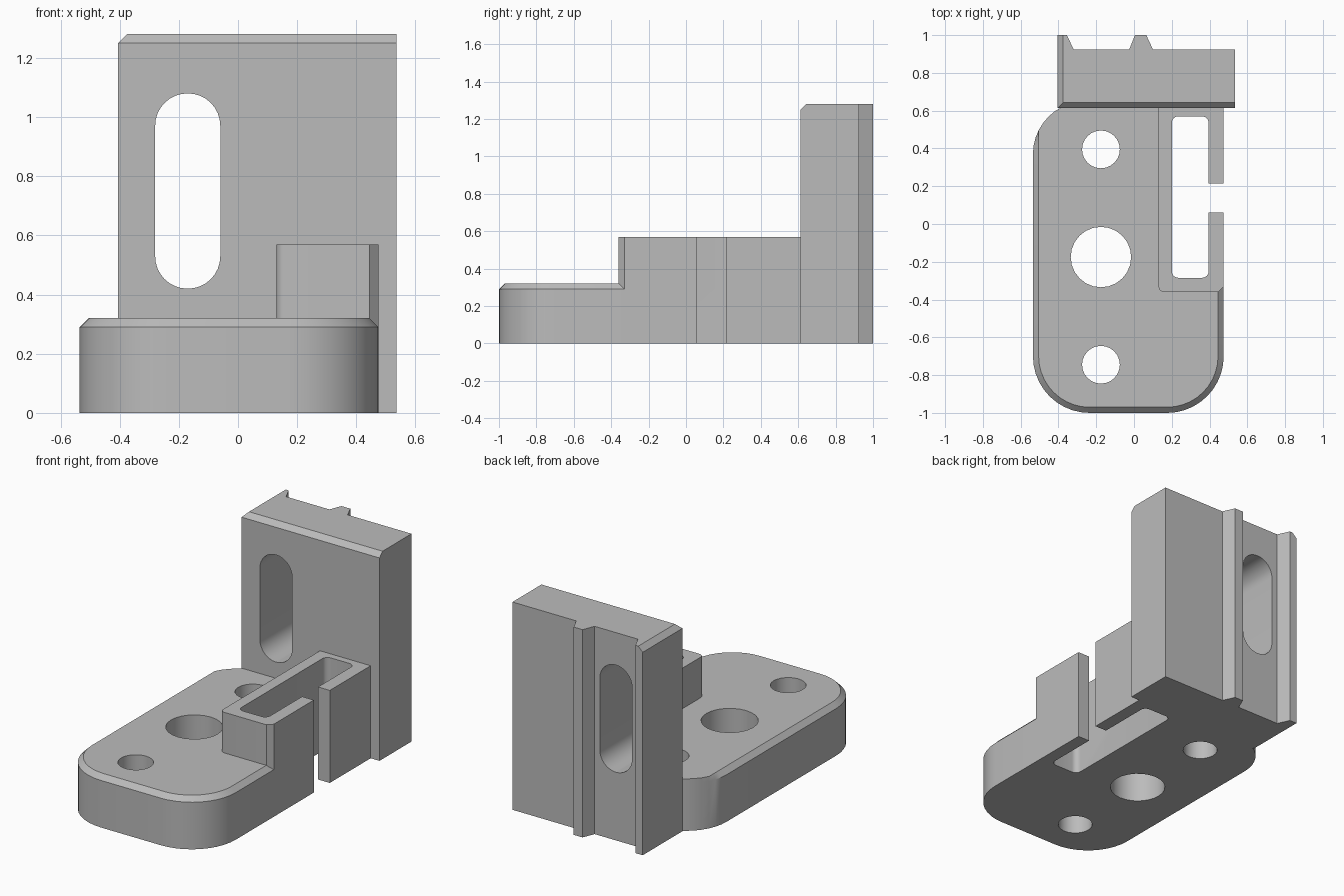
import bpy
import bmesh
from math import cos, sin, pi

if "Cube" in bpy.data.objects:
    bpy.data.objects.remove(bpy.data.objects["Cube"], do_unlink=True)

CHAMFER = 0.03
grey = bpy.data.materials.new("plain grey")
grey.use_nodes = True
grey.diffuse_color = (0.5, 0.5, 0.5, 1)
grey.node_tree.nodes["Principled BSDF"].inputs["Base Color"].default_value = (0.5, 0.5, 0.5, 1)


def arc(cx, cy, r, start, end, steps=10):
    """Points on an arc, angles in quarter turns."""
    angles = [(start + (end - start) * i / steps) * pi / 2 for i in range(steps + 1)]
    return [(cx + r * cos(a), cy + r * sin(a)) for a in angles]


def rounded_rect(x0, x1, y0, y1, r, steps=6):
    return (arc(x1 - r, y1 - r, r, 0, 1, steps) + arc(x0 + r, y1 - r, r, 1, 2, steps)
            + arc(x0 + r, y0 + r, r, 2, 3, steps) + arc(x1 - r, y0 + r, r, 3, 4, steps))


def loft(name, layers):
    """Solid through outlines of equal length, each given as (points, z)."""
    bm = bmesh.new()
    rings = [[bm.verts.new((x, y, z)) for x, y in pts] for pts, z in layers]
    n = len(rings[0])
    for low, high in zip(rings, rings[1:]):
        for i in range(n):
            j = (i + 1) % n
            bm.faces.new((low[i], low[j], high[j], high[i]))
    bm.faces.new(rings[0][::-1])
    bm.faces.new(rings[-1])
    bmesh.ops.remove_doubles(bm, verts=bm.verts, dist=0.0001)
    bmesh.ops.dissolve_degenerate(bm, edges=bm.edges, dist=0.0001)
    bmesh.ops.recalc_face_normals(bm, faces=bm.faces)
    mesh = bpy.data.meshes.new(name)
    bm.to_mesh(mesh)
    bm.free()
    mesh.materials.append(grey)
    obj = bpy.data.objects.new(name, mesh)
    bpy.context.collection.objects.link(obj)
    return obj


def combine(target, other, operation):
    mod = target.modifiers.new(operation, "BOOLEAN")
    mod.operation = operation
    mod.solver = "EXACT"
    mod.object = other
    bpy.context.view_layer.objects.active = target
    bpy.ops.object.modifier_apply(modifier=mod.name)
    bpy.data.objects.remove(other, do_unlink=True)


# Base plate: rounded corners, chamfer on the left, front and right top edges
def base_outline(inset):
    r = 0.3 - inset
    back = [(max(x, -0.535 + inset), y) for x, y in arc(-0.255, 0.37, 0.28, 1, 2)]
    return (back + arc(-0.235, -0.7, r, 2, 3) + arc(0.175, -0.7, r, 3, 4)
            + [(0.475 - inset, 0.65)])


bracket = loft("bracket", [(base_outline(0), 0), (base_outline(0), 0.32 - CHAMFER),
                           (base_outline(CHAMFER), 0.32)])

# Raised holder beside the wall
holder = (arc(0.16, -0.33, 0.03, 2, 3, 5)
          + [(0.445, -0.36), (0.475, -0.33), (0.475, 0.7), (0.13, 0.7)])
combine(bracket, loft("holder", [(holder, 0), (holder, 0.57)]), "UNION")

# Upright wall with two ribs on its back, chamfered on the top front and left
wall = [(-0.405, 0.613), (0.535, 0.613), (0.535, 0.925), (0.10, 0.925), (0.065, 1), (0.005, 1),
        (-0.025, 0.925), (-0.32, 0.925), (-0.355, 1), (-0.405, 1)]
wall_top = [(max(x, -0.405 + CHAMFER), max(y, 0.613 + CHAMFER)) for x, y in wall]
combine(bracket, loft("wall", [(wall, 0), (wall, 1.28 - CHAMFER), (wall_top, 1.28)]), "UNION")

# Three round holes through the base
for y, r in ((0.395, 0.1), (-0.175, 0.16), (-0.745, 0.1)):
    circle = arc(-0.175, y, r, 0, 4, 24)[:-1]
    combine(bracket, loft("hole_cutter", [(circle, -0.1), (circle, 0.5)]), "DIFFERENCE")

# Pocket in the holder and the slit in its outer side
pocket = rounded_rect(0.2, 0.395, -0.285, 0.57, 0.035)
combine(bracket, loft("pocket_cutter", [(pocket, -0.1), (pocket, 0.8)]), "DIFFERENCE")
slit = [(0.3, 0.06), (0.6, 0.06), (0.6, 0.215), (0.3, 0.215)]
combine(bracket, loft("slit_cutter", [(slit, -0.1), (slit, 0.8)]), "DIFFERENCE")

# Long slot through the wall, turned to run front to back
slot = rounded_rect(-0.28, -0.06, 0.42, 1.08, 0.109, 8)
slot_cutter = loft("slot_cutter", [(slot, -1.2), (slot, -0.5)])
slot_cutter.rotation_euler.x = pi / 2
bpy.context.view_layer.update()
for v in slot_cutter.data.vertices:
    v.co.z = -abs(v.co.z)
combine(bracket, slot_cutter, "DIFFERENCE")

# Smooth rounds, sharp edges
bpy.ops.object.select_all(action="DESELECT")
bracket.select_set(True)
bpy.context.view_layer.objects.active = bracket
bpy.ops.object.shade_smooth_by_angle(angle=pi / 7)
